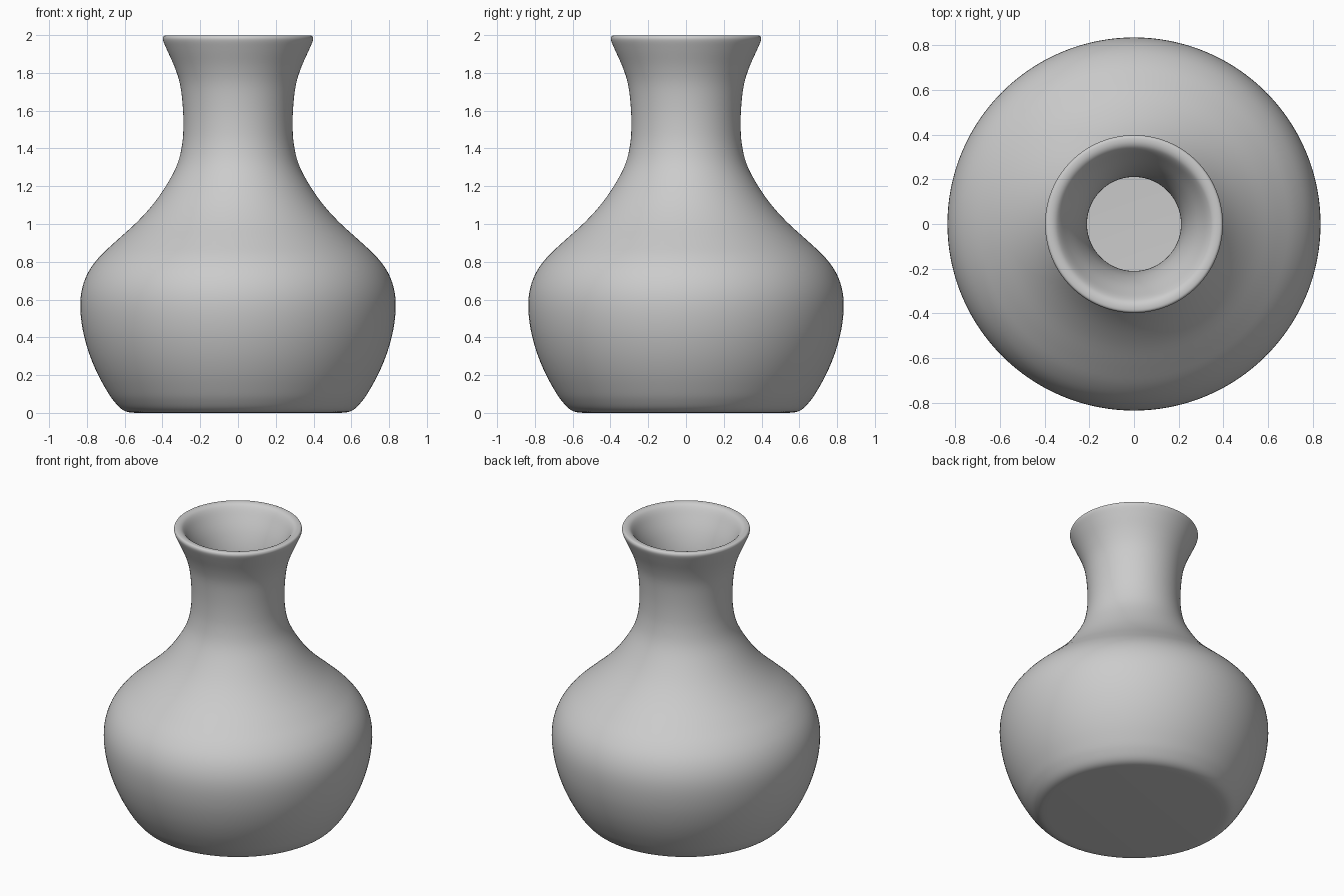
import bpy, bmesh, math
from mathutils import Vector

# Profile key points (radius, height): outside from base to lip, then inside down to floor
outer = [(0.54, 0.0), (0.585, 0.005), (0.62, 0.023), (0.655, 0.06), (0.69, 0.11),
         (0.745, 0.21), (0.79, 0.32), (0.822, 0.44), (0.835, 0.56), (0.825, 0.66),
         (0.79, 0.75), (0.73, 0.83), (0.645, 0.91), (0.535, 1.01), (0.445, 1.11),
         (0.37, 1.22), (0.32, 1.32), (0.296, 1.42), (0.289, 1.52), (0.293, 1.63),
         (0.307, 1.74), (0.335, 1.83), (0.375, 1.92), (0.396, 1.97)]
lip = [(0.396, 1.99), (0.385, 1.998), (0.36, 1.996), (0.338, 1.98)]
inner = [(0.31, 1.935), (0.262, 1.84), (0.228, 1.73), (0.213, 1.6), (0.211, 1.5),
         (0.22, 1.38), (0.25, 1.275), (0.31, 1.17), (0.39, 1.06), (0.49, 0.955),
         (0.6, 0.855), (0.68, 0.78), (0.738, 0.69), (0.758, 0.57), (0.746, 0.44),
         (0.715, 0.32), (0.665, 0.2), (0.62, 0.12), (0.59, 0.09), (0.54, 0.08)]


def smooth_curve(points, steps):
    """Catmull-Rom curve through the points."""
    p = [Vector(q) for q in points]
    p = [p[0]] + p + [p[-1]]
    out = []
    for a, b, c, d in zip(p, p[1:], p[2:], p[3:]):
        for i in range(steps):
            t = i / steps
            out.append(0.5 * (2 * b + (c - a) * t + (2 * a - 5 * b + 4 * c - d) * t ** 2
                              + (3 * b - a - 3 * c + d) * t ** 3))
    return out + [p[-1]]


profile = smooth_curve(outer + lip + inner, 4)
profile = [Vector((0, 0))] + profile + [Vector((0, 0.08))]

# Vase body: spin the closed-wall profile around the z axis
bm = bmesh.new()
verts = [bm.verts.new((q.x, 0, q.y)) for q in profile]
edges = [bm.edges.new(pair) for pair in zip(verts, verts[1:])]
bmesh.ops.spin(bm, geom=verts + edges, cent=(0, 0, 0), axis=(0, 0, 1),
               angle=math.tau, steps=128, use_duplicate=False)
bmesh.ops.remove_doubles(bm, verts=bm.verts, dist=0.00005)
bmesh.ops.recalc_face_normals(bm, faces=bm.faces)
for f in bm.faces:
    f.smooth = True
mesh = bpy.data.meshes.new("vase")
bm.to_mesh(mesh)
bm.free()
vase = bpy.data.objects.new("vase", mesh)
bpy.context.collection.objects.link(vase)
